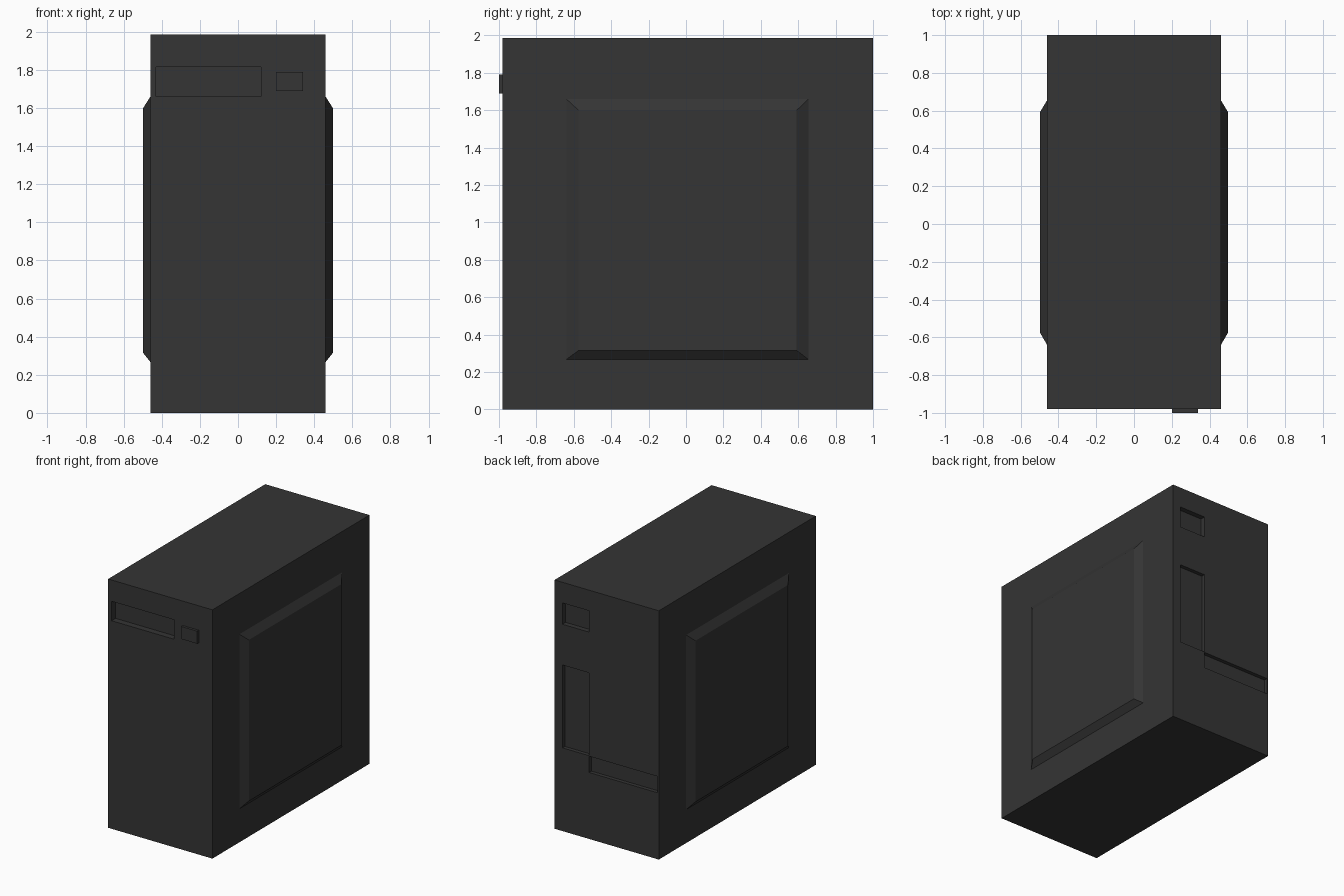
import bpy, bmesh

if "Cube" in bpy.data.objects:
    bpy.data.objects.remove(bpy.data.objects["Cube"])

# Dark plastic
dark = bpy.data.materials.new("dark_plastic")
dark.diffuse_color = (0.035, 0.035, 0.035, 1)
dark.use_nodes = True
dark.node_tree.nodes["Principled BSDF"].inputs["Base Color"].default_value = dark.diffuse_color


def add_object(name, bm):
    bmesh.ops.recalc_face_normals(bm, faces=bm.faces)
    mesh = bpy.data.meshes.new(name)
    bm.to_mesh(mesh)
    bm.free()
    mesh.materials.append(dark)
    ob = bpy.data.objects.new(name, mesh)
    bpy.context.collection.objects.link(ob)
    return ob


def box(name, x, y, z):
    bm = bmesh.new()
    bmesh.ops.create_cube(bm, size=1)
    for v in bm.verts:
        v.co = [(a + b) / 2 + c * (b - a) for (a, b), c in zip((x, y, z), v.co)]
    return add_object(name, bm)


def recess(body, x, y, z):
    cutter = box("cutter", x, y, z)
    cutter.hide_render = True
    mod = body.modifiers.new("recess", "BOOLEAN")
    mod.operation, mod.solver, mod.object = "DIFFERENCE", "EXACT", cutter
    bpy.context.view_layer.objects.active = body
    bpy.ops.object.modifier_apply(modifier=mod.name)
    bpy.data.objects.remove(cutter)


def bevelled_panel(name, side):
    # Rectangular base ring tapering to a smaller outer face
    bm = bmesh.new()
    rings = []
    for x, y0, y1, z0, z1 in ((0.46, -0.64, 0.655, 0.267, 1.66),
                              (0.498, -0.575, 0.592, 0.315, 1.60)):
        rings.append([bm.verts.new((side * x, y, z))
                      for y, z in ((y0, z0), (y1, z0), (y1, z1), (y0, z1))])
    base, top = rings
    bm.faces.new(base)
    bm.faces.new(top)
    for i in range(4):
        j = (i + 1) % 4
        bm.faces.new((base[i], base[j], top[j], top[i]))
    return add_object(name, bm)


# Case with its recesses
case = box("case", (-0.46, 0.46), (-0.98, 1.0), (0, 1.985))
recess(case, (-0.43, 0.12), (-1.1, -0.93), (1.66, 1.815))    # drive bay
recess(case, (0.155, 0.39), (0.96, 1.1), (1.65, 1.82))       # power socket
recess(case, (0.156, 0.39), (0.97, 1.1), (0.664, 1.325))     # port panel
recess(case, (-0.45, 0.154), (0.97, 1.1), (0.53, 0.66))      # expansion slot

# Power button on the front
box("power_button", (0.20, 0.34), (-1.0, -0.98), (1.69, 1.79))

# Raised side panels
bevelled_panel("right_panel", 1)
bevelled_panel("left_panel", -1)
